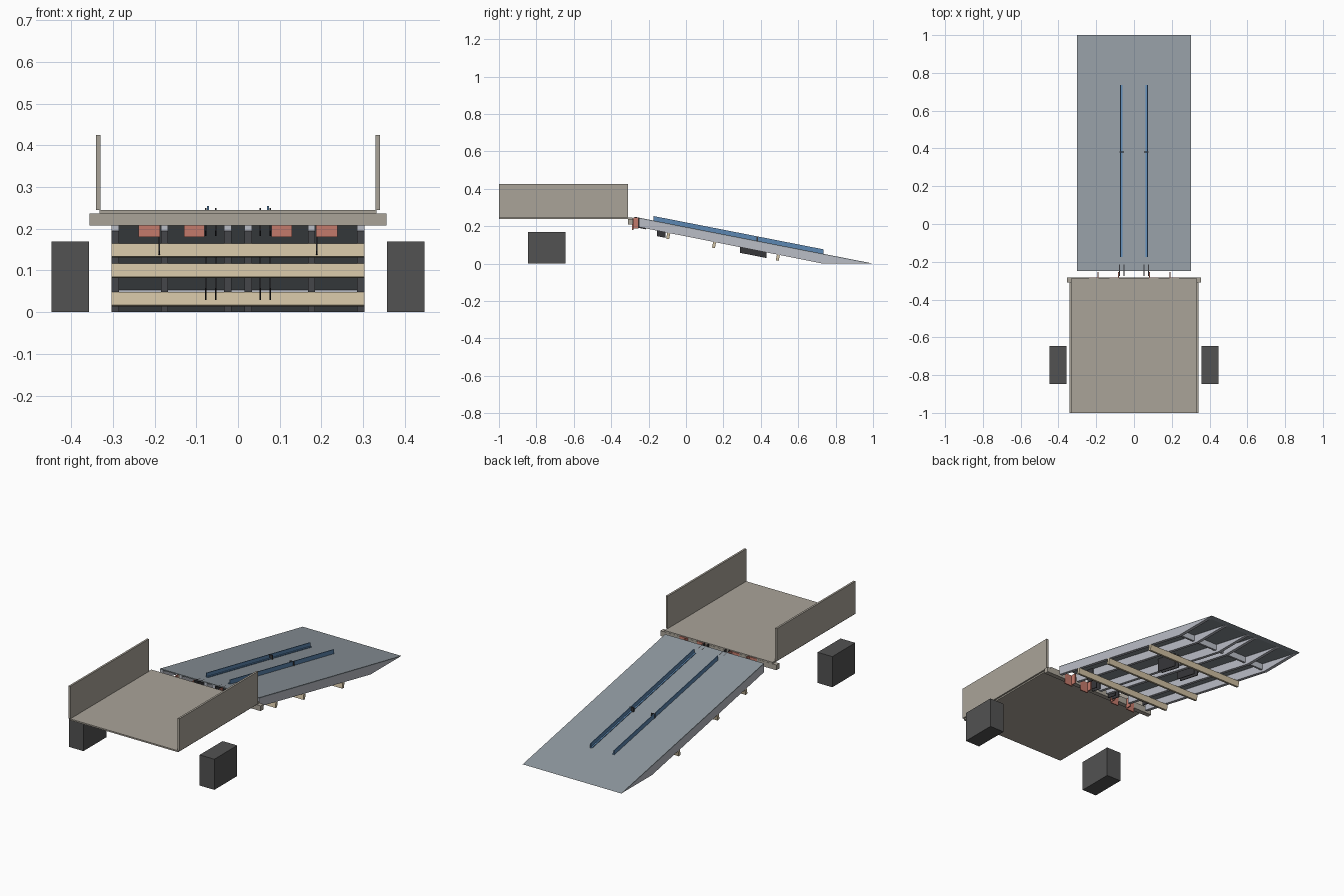
import bpy, bmesh, math
from mathutils import Matrix

if "Cube" in bpy.data.objects:
    bpy.data.objects.remove(bpy.data.objects["Cube"])

def lin(c):
    c /= 255
    return c / 12.92 if c <= 0.04045 else ((c + 0.055) / 1.055) ** 2.4

def mat(name, r, g, b):
    m = bpy.data.materials.new(name)
    m.diffuse_color = (lin(r), lin(g), lin(b), 1)
    m.use_nodes = True
    m.node_tree.nodes["Principled BSDF"].inputs["Base Color"].default_value = m.diffuse_color
    return m

TRAY = mat("warm_grey_tray", 170, 164, 153)
SHEET = mat("blue_grey_sheet", 144, 153, 160)
FRAME = mat("pale_steel", 186, 189, 198)
TYRE = mat("tyre_grey", 82, 82, 82)
WOOD = mat("pale_timber", 207, 192, 162)
RED = mat("faded_red", 196, 122, 107)
BLUE = mat("rail_blue", 92, 135, 178)
DARK = mat("dark_steel", 55, 55, 58)

def finish(bm, name, m):
    bmesh.ops.recalc_face_normals(bm, faces=bm.faces)
    me = bpy.data.meshes.new(name)
    bm.to_mesh(me)
    bm.free()
    ob = bpy.data.objects.new(name, me)
    me.materials.append(m)
    bpy.context.collection.objects.link(ob)
    return ob

def box(name, m, x0, x1, y0, y1, z0, z1):
    bm = bmesh.new()
    bmesh.ops.create_cube(bm, size=1)
    for v in bm.verts:
        v.co.x = x1 if v.co.x > 0 else x0
        v.co.y = y1 if v.co.y > 0 else y0
        v.co.z = z1 if v.co.z > 0 else z0
    return finish(bm, name, m)

def prism(name, m, x0, x1, yz):
    """Side profile in y-z pulled across x."""
    bm = bmesh.new()
    a = [bm.verts.new((x0, y, z)) for y, z in yz]
    b = [bm.verts.new((x1, y, z)) for y, z in yz]
    bm.faces.new(a)
    bm.faces.new(b[::-1])
    n = len(yz)
    for i in range(n):
        bm.faces.new((a[i], a[(i + 1) % n], b[(i + 1) % n], b[i]))
    return finish(bm, name, m)

def top(y):       # ramp surface height
    return 0.245 * (1 - y) / 1.25

def under(y):     # underside of the ramp frame
    return max(0.0, 0.195 * (0.73 - y) / 0.98)

def sloped(name, m, x0, x1, y0, y1, lo, hi):
    """Strip that follows the ramp surface, lo..hi relative to it."""
    return prism(name, m, x0, x1, [(y0, top(y0) + lo), (y1, top(y1) + lo),
                                   (y1, top(y1) + hi), (y0, top(y0) + hi)])

# Trailer tray, rear cross bar
box("tray_floor", TRAY, -0.332, 0.332, -1.0, -0.285, 0.237, 0.245)
box("tray_rear_bar", TRAY, -0.356, 0.356, -0.31, -0.284, 0.208, 0.237)

# Side walls and block wheels
for side, s in (("left", -1), ("right", 1)):
    def span(a, b):
        return sorted((s * a, s * b))
    box(side + "_tray_wall", TRAY, *span(0.33, 0.341), -1.0, -0.31, 0.245, 0.425)
    box(side + "_wheel", TYRE, *span(0.357, 0.447), -0.846, -0.645, 0.0, 0.17)

    # Longitudinal ribs, tapering to the ground at the far end
    for i, (a, b) in enumerate(((0.016, 0.033), (0.168, 0.185), (0.285, 0.303))):
        prism(f"{side}_ramp_rib_{i + 1}", FRAME, *span(a, b),
              [(-0.25, top(-0.25) - 0.006), (-0.25, under(-0.25)), (0.73, 0.0),
               (0.97, 0.0), (0.97, top(0.97) - 0.005)])

    # Angle brackets hanging the ramp from the bar
    for i, (a, b) in enumerate(((0.08, 0.13), (0.187, 0.238))):
        box(f"{side}_bracket_plate_{i + 1}", RED, *span(a, b), -0.288, -0.282, 0.18, 0.24)
        box(f"{side}_bracket_web_{i + 1}", RED, *span(a, a + 0.005), -0.282, -0.255, 0.187, 0.245)

    # Blue guide rails: two angle lengths end to end
    for i, (y0, y1) in enumerate(((-0.175, 0.378), (0.384, 0.735))):
        sloped(f"{side}_rail_web_{i + 1}", BLUE, *span(0.070, 0.074), y0, y1, 0, 0.024)
        sloped(f"{side}_rail_flange_{i + 1}", BLUE, *span(0.062, 0.070), y0, y1, 0, 0.004)
    sloped(side + "_rail_joint", DARK, *span(0.053, 0.078), 0.378, 0.384, -0.004, 0.023)

    # Thin dark hinge tongues and joint plates beneath the rails
    for i, x in enumerate((0.053, 0.077)):
        sloped(f"{side}_hinge_tongue_{i + 1}", DARK, *span(x - 0.002, x + 0.002),
               -0.275, -0.215, -0.055, 0.0)
        sloped(f"{side}_joint_plate_{i + 1}", DARK, *span(x - 0.002, x + 0.002),
               0.29, 0.43, -0.082, -0.005)
    sloped(side + "_latch_plate", DARK, *span(0.187, 0.191), -0.155, -0.11, -0.08, -0.005)

# Ramp deck sheet
prism("ramp_deck", SHEET, -0.303, 0.303,
      [(-0.25, top(-0.25)), (1.0, 0.0), (0.97, 0.0), (-0.25, top(-0.25) - 0.006)])

# Steel cross member inside the frame near the toe
sloped("toe_cross_member", FRAME, -0.3, 0.3, 0.70, 0.715, -0.04, -0.004)

# Timber bearers under the frame, square to the slope
t = math.atan(0.197)
for i, y in enumerate((-0.092, 0.153, 0.494)):
    ob = box(f"timber_bearer_{i + 1}", WOOD, -0.303, 0.303, -0.008, 0.008, -0.032, 0.0)
    ob.data.transform(Matrix.Translation((0, y, under(y))) @ Matrix.Rotation(-t, 4, 'X'))
